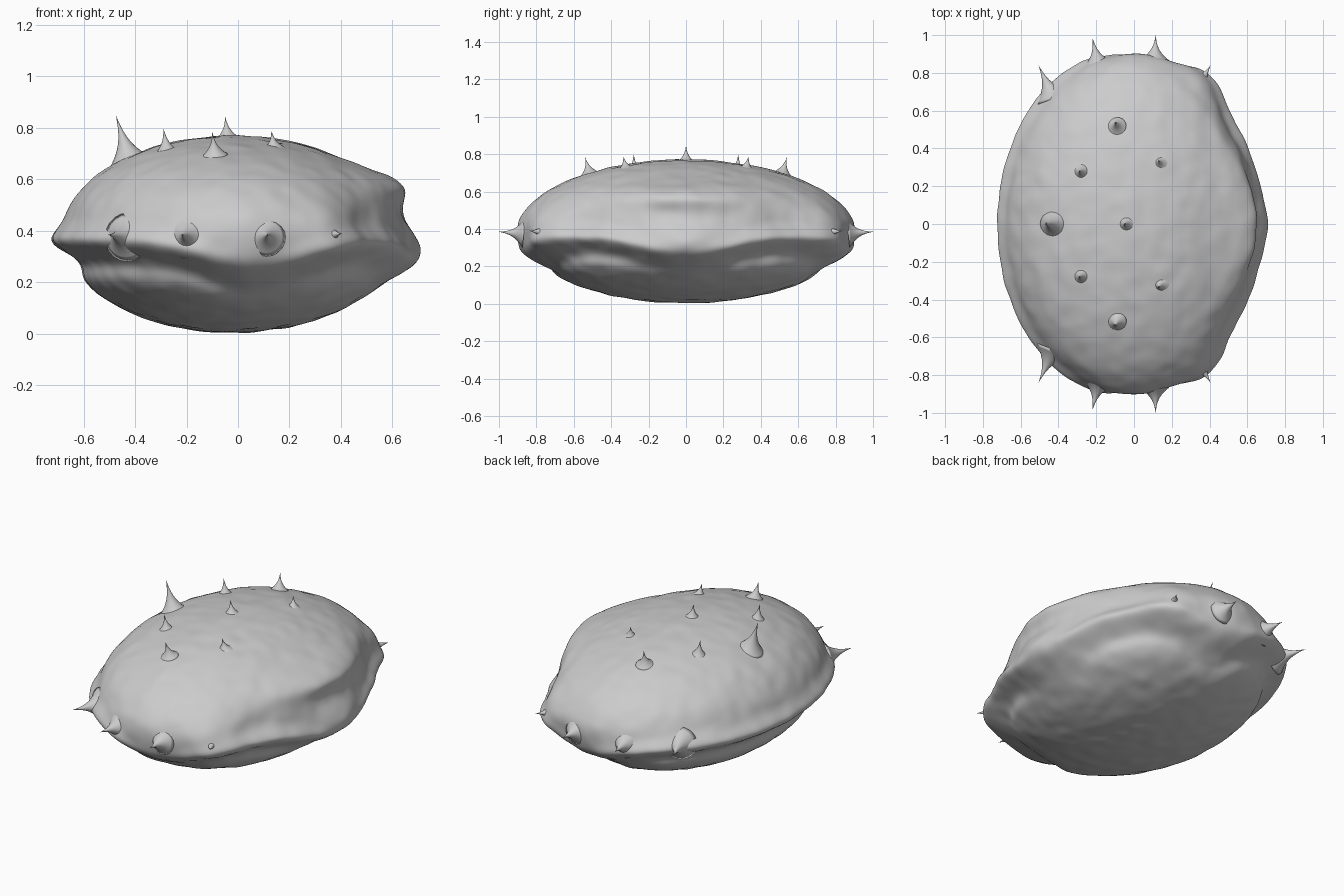
import bpy, bmesh, math
from mathutils import Vector, noise

if "Cube" in bpy.data.objects:
    bpy.data.objects.remove(bpy.data.objects["Cube"])

shell_grey = bpy.data.materials.new("shell_grey")
shell_grey.diffuse_color = (0.6, 0.6, 0.6, 1)
shell_grey.use_nodes = True
shell_grey.node_tree.nodes["Principled BSDF"].inputs["Base Color"].default_value = shell_grey.diffuse_color

CENTRE = Vector((-0.02, 0, 0.387))
RADII = Vector((0.66, 0.89, 0.383))


def gauss(v, mid, width):
    return math.exp(-((v - mid) / width) ** 2)


def finish(bm, name):
    mesh = bpy.data.meshes.new(name)
    bm.to_mesh(mesh)
    bm.free()
    mesh.materials.append(shell_grey)
    mesh.polygons.foreach_set("use_smooth", [True] * len(mesh.polygons))
    obj = bpy.data.objects.new(name, mesh)
    bpy.context.collection.objects.link(obj)
    return obj


def bulge(x, y, z):
    """Outward push of the body at a point: rim, face and side lumps."""
    angle = math.degrees(math.atan2(abs(y) / RADII.y, (x - CENTRE.x) / RADII.x))
    # height of the rim around the body, dipping at the sides and the face
    rim = 0.33 - 0.10 * gauss(angle, 82, 24) - 0.11 * gauss(angle, 0, 20)
    side = gauss(angle, 80, 28)
    face = gauss(angle, 0, 22)
    d = 0.045 * gauss(z, rim + 0.035, 0.05) * (1 - 0.6 * side - 0.5 * face)
    d -= 0.035 * gauss(z, rim - 0.06, 0.05) * (1 - face)
    # corner lumps and rounded flanks
    d += 0.05 * gauss(angle, 57, 11) * gauss(z, 0.39, 0.14)
    d += 0.015 * gauss(angle, 82, 20) * gauss(z, 0.42, 0.15)
    # brow, upper lip and chin
    d += 0.085 * gauss(y, 0, 0.36) * gauss(z, 0.58, 0.075) * (x > 0)
    d += 0.075 * gauss(y, 0, 0.22) * gauss(z, 0.32, 0.095) * (x > 0)
    # shallow hollows on each side of the face
    d -= 0.02 * gauss(angle, 36, 9) * gauss(z, 0.42, 0.09)
    return d


# Body: an ellipsoid pushed outward into rim, brow and lumps
bm = bmesh.new()
bmesh.ops.create_icosphere(bm, subdivisions=7, radius=1)
for v in bm.verts:
    n = v.co.copy()
    p = CENTRE + Vector((n.x * RADII.x, n.y * RADII.y, n.z * RADII.z))
    flat = Vector((n.x / RADII.x, n.y / RADII.y, 0))
    if flat.length > 0.01:
        weight = min(1, (n.x ** 2 + n.y ** 2) * 1.6)
        p += flat.normalized() * bulge(p.x, p.y, p.z) * weight
    p += n * 0.005 * noise.noise(p * 11)
    p.z = max(p.z, 0)
    v.co = p
finish(bm, "body")


# Thorns: flared at the root and thin at the tip
def thorn(name, root, tip, radius):
    root, tip = Vector(root), Vector(tip)
    axis = tip - root
    turn = axis.to_track_quat('Z', 'Y')
    sides, rings = 20, 12
    bm = bmesh.new()
    loops = []
    for i in range(rings):
        t = i / rings
        r = radius * (0.75 * (1 - t) ** 3 + 0.25 * (1 - t))
        loops.append([bm.verts.new(root + turn @ Vector((
            r * math.cos(2 * math.pi * k / sides),
            r * math.sin(2 * math.pi * k / sides),
            t * axis.length))) for k in range(sides)])
    point = bm.verts.new(tip)
    for k in range(sides):
        j = (k + 1) % sides
        for a, b in zip(loops, loops[1:]):
            bm.faces.new((a[k], a[j], b[j], b[k]))
        bm.faces.new((loops[-1][k], loops[-1][j], point))
    bm.faces.new(loops[0][::-1])
    finish(bm, name)


# Thorns along the middle of the back
thorn("rear_back_thorn", (-0.42, 0, 0.665), (-0.475, 0, 0.85), 0.085)
thorn("middle_back_thorn", (-0.04, 0, 0.75), (-0.05, 0, 0.845), 0.06)

# Paired thorns on the back and along both flanks
pairs = [
    ("back_thorn_a", (-0.275, 0.275, 0.695), (-0.29, 0.28, 0.80), 0.06),
    ("back_thorn_b", (-0.09, 0.515, 0.69), (-0.1, 0.54, 0.785), 0.055),
    ("back_thorn_c", (0.14, 0.32, 0.71), (0.13, 0.335, 0.79), 0.06),
    ("flank_thorn_a", (-0.43, 0.67, 0.375), (-0.505, 0.84, 0.385), 0.095),
    ("flank_thorn_b", (-0.19, 0.84, 0.375), (-0.22, 0.985, 0.385), 0.085),
    ("flank_thorn_c", (0.11, 0.87, 0.375), (0.115, 1.0, 0.385), 0.075),
    ("flank_thorn_d", (0.34, 0.73, 0.38), (0.405, 0.84, 0.39), 0.09),
]
for name, root, tip, radius in pairs:
    for label, s in (("left", 1), ("right", -1)):
        thorn(f"{label}_{name}", (root[0], root[1] * s, root[2]),
              (tip[0], tip[1] * s, tip[2]), radius)
